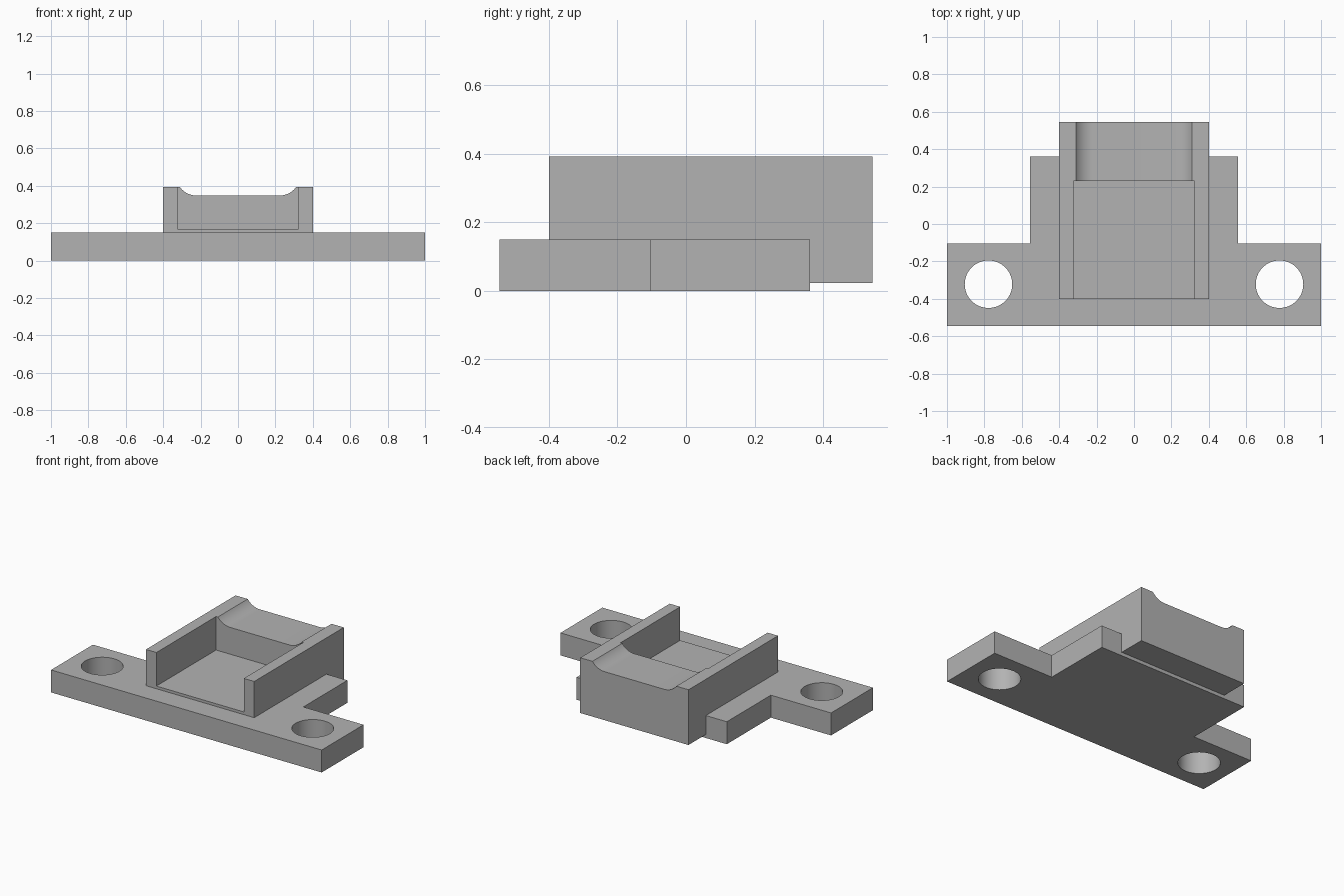
import bpy, bmesh, math
from mathutils import Matrix, Vector

cube = bpy.data.objects.get("Cube")
if cube:
    bpy.data.objects.remove(cube, do_unlink=True)

grey = bpy.data.materials.new("plain grey")
grey.use_nodes = True
colour = (0.45, 0.45, 0.45, 1)
grey.diffuse_color = colour
grey.node_tree.nodes["Principled BSDF"].inputs["Base Color"].default_value = colour


def new_object(name, bm):
    bmesh.ops.recalc_face_normals(bm, faces=bm.faces)
    mesh = bpy.data.meshes.new(name)
    bm.to_mesh(mesh)
    bm.free()
    mesh.materials.append(grey)
    obj = bpy.data.objects.new(name, mesh)
    bpy.context.collection.objects.link(obj)
    return obj


def prism(name, half, to_3d, start, end):
    """Extrude a left-right symmetric outline, given as its +x half."""
    outline = half + [(-x, v) for x, v in reversed(half)]
    bm = bmesh.new()
    face = bm.faces.new([bm.verts.new(to_3d(x, v, start)) for x, v in outline])
    move = Vector(to_3d(0, 0, end)) - Vector(to_3d(0, 0, start))
    extruded = bmesh.ops.extrude_face_region(bm, geom=[face], use_keep_orig=True)["geom"]
    verts = [g for g in extruded if isinstance(g, bmesh.types.BMVert)]
    bmesh.ops.translate(bm, verts=verts, vec=move)
    return new_object(name, bm)


def combine(target, other, operation):
    mod = target.modifiers.new("combine", "BOOLEAN")
    mod.object, mod.operation, mod.solver = other, operation, "EXACT"
    bpy.context.view_layer.objects.active = target
    bpy.ops.object.modifier_apply(modifier=mod.name)
    bpy.data.objects.remove(other, do_unlink=True)


def upright(x, v, depth):
    return (x, v, depth)


def lengthwise(x, v, depth):
    return (x, depth, v)


# T-shaped mounting plate
plate = prism("mounting_bracket",
              [(1, -0.545), (1, -0.103), (0.555, -0.103), (0.555, 0.362)],
              upright, 0, 0.15)

# Holder block with a shallow coved channel along its top
top, channel, flat_x, cove_x = 0.392, 0.347, 0.22, 0.31
run, drop = cove_x - flat_x, top - channel
radius = (run ** 2 + drop ** 2) / (2 * drop)
sweep = math.asin(run / radius)
cove = [(flat_x + radius * math.sin(sweep * i / 12),
         channel + radius * (1 - math.cos(sweep * i / 12))) for i in range(12, -1, -1)]
holder = prism("holder", [(0.4, 0.023), (0.4, top)] + cove, lengthwise, -0.4, 0.545)

# Rectangular pocket, open at the front and top
pocket = prism("pocket_cutter", [(0.323, 0.168), (0.323, 0.6)], lengthwise, -0.6, 0.23)
combine(holder, pocket, "DIFFERENCE")
combine(plate, holder, "UNION")

# Screw holes in both ears
for side in (-1, 1):
    bm = bmesh.new()
    bmesh.ops.create_cone(bm, cap_ends=True, segments=64, radius1=0.127, radius2=0.127,
                          depth=1, matrix=Matrix.Translation((side * 0.778, -0.322, 0)))
    combine(plate, new_object("hole_cutter", bm), "DIFFERENCE")

# Smooth holes and coves, crisp edges elsewhere
bpy.ops.object.select_all(action="DESELECT")
plate.select_set(True)
bpy.context.view_layer.objects.active = plate
bpy.ops.object.shade_smooth_by_angle(angle=math.radians(25))
